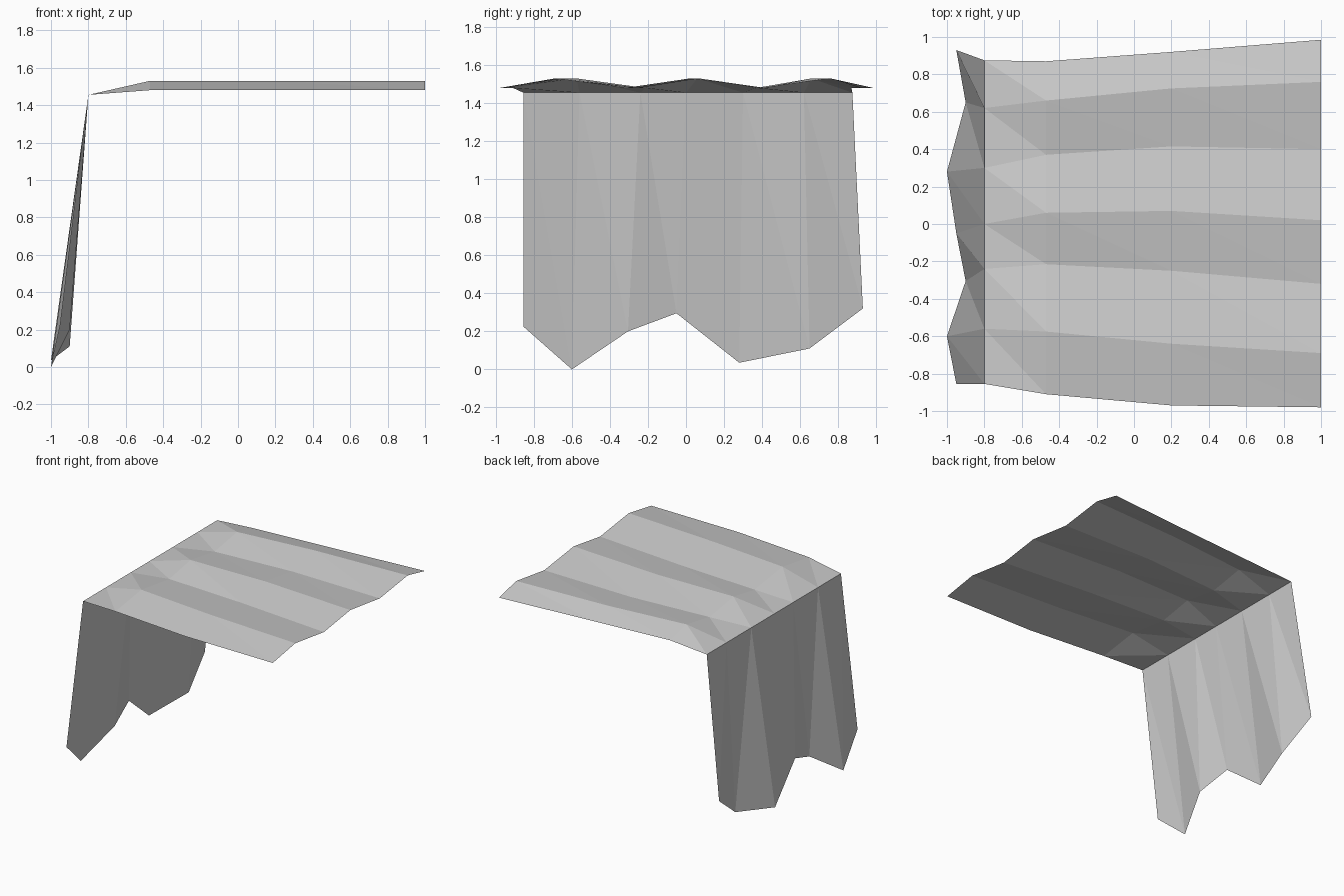
import bpy
import bmesh

default = bpy.data.objects.get("Cube")
if default:
    bpy.data.objects.remove(default, do_unlink=True)


def make_material(name, color):
    material = bpy.data.materials.new(name)
    material.use_nodes = True
    material.diffuse_color = color
    material.node_tree.nodes["Principled BSDF"].inputs["Base Color"].default_value = color
    return material


def pleated_row(x, low, high, depths):
    """One cross-section of the sheet, alternating valley and ridge."""
    return [(x, y, high if i % 2 else low) for i, y in enumerate(depths)]


# Ragged lower hem of the hanging part, from back to front
hem = [
    (-.95, .93, .32), (-.9, .65, .11), (-1, .28, .035), (-.95, -.05, .295),
    (-.9, -.305, .2), (-1, -.6, 0), (-.95, -.855, .225),
]

# Straight fold line, then the pleated flat part
valley, ridge, fold = 1.48, 1.53, 1.455
rows = [
    hem,
    pleated_row(-.8, fold, fold, [.875, .62, .3, 0, -.24, -.56, -.855]),
    pleated_row(-.47, valley, ridge, [.87, .66, .37, .06, -.215, -.575, -.91]),
    pleated_row(.2, valley, ridge, [.92, .725, .415, .07, -.25, -.64, -.97]),
    pleated_row(1, valley, ridge, [.985, .76, .4, .02, -.32, -.69, -.98]),
]

# Loft the rows into one open sheet of flat triangles
bm = bmesh.new()
grid = [[bm.verts.new(point) for point in row] for row in rows]
for near, far in zip(grid, grid[1:]):
    for i in range(len(near) - 1):
        bm.faces.new((near[i], near[i + 1], far[i + 1]))
        bm.faces.new((near[i], far[i + 1], far[i]))

mesh = bpy.data.meshes.new("draped_cloth")
bm.to_mesh(mesh)
bm.free()
mesh.materials.append(make_material("light grey cloth", (.6, .6, .6, 1)))
cloth = bpy.data.objects.new("draped_cloth", mesh)
bpy.context.collection.objects.link(cloth)
